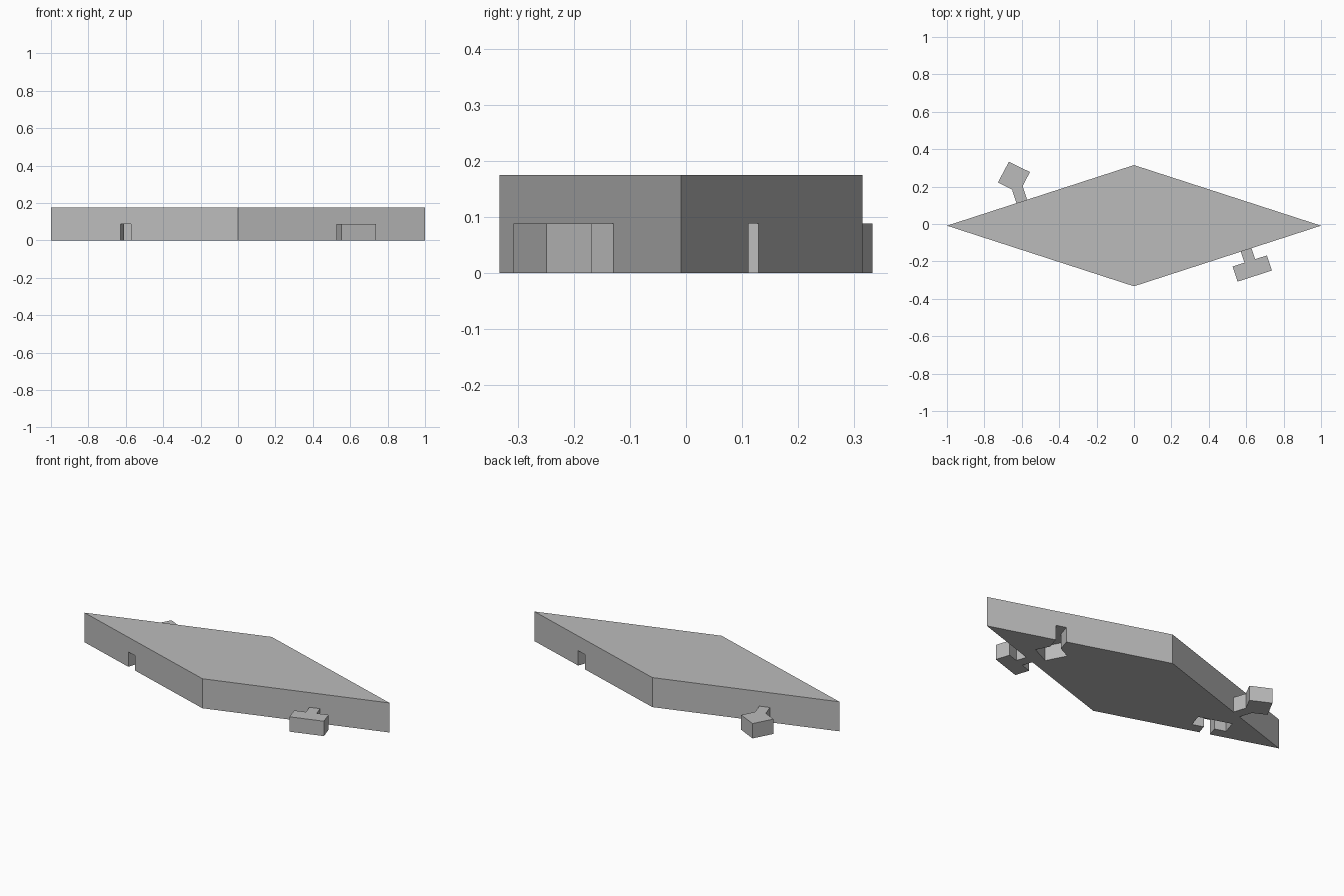
import bpy
import bmesh
from mathutils import Vector

if "Cube" in bpy.data.objects:
    bpy.data.objects.remove(bpy.data.objects["Cube"])

HALF_Y, MID_Y = 0.324, -0.009
THICK, KEY_HEIGHT = 0.175, 0.088

grey = bpy.data.materials.new("plain grey")
grey.use_nodes = True
colour = (0.5, 0.5, 0.5, 1)
grey.diffuse_color = colour
grey.node_tree.nodes["Principled BSDF"].inputs["Base Color"].default_value = colour


def prism(name, outline, z0, z1):
    """Extrude a flat outline straight up from z0 to z1."""
    bm = bmesh.new()
    face = bm.faces.new([bm.verts.new((x, y, z0)) for x, y in outline])
    grown = bmesh.ops.extrude_face_region(bm, geom=[face])
    top = [v for v in grown["geom"] if isinstance(v, bmesh.types.BMVert)]
    bmesh.ops.translate(bm, verts=top, vec=(0, 0, z1 - z0))
    bmesh.ops.recalc_face_normals(bm, faces=bm.faces)
    mesh = bpy.data.meshes.new(name)
    bm.to_mesh(mesh)
    bm.free()
    mesh.materials.append(grey)
    obj = bpy.data.objects.new(name, mesh)
    bpy.context.collection.objects.link(obj)
    return obj


def key_outline(half, sx, sy, direction, root):
    """Mirror a half profile and place it on the edge in quadrant (sx, sy).

    direction is 1 for a tab pointing out, -1 for a slot pointing in."""
    points = [(0.03, root)] + half
    points += [(-u, v) for u, v in reversed(points) if u > 0]
    normal = Vector((sx * HALF_Y, sy)).normalized()
    along = Vector((-normal.y, normal.x))
    base = Vector((sx * 0.6, MID_Y + sy * HALF_Y * 0.4))
    return [base + along * u + normal * v * direction for u, v in points]


# Half profiles: distance along the edge, distance from the edge
arrow_half = [(0.03, 0.077), (0.09, 0.136), (0, 0.223)]
bar_half = [(0.03, 0.062), (0.0965, 0.062), (0.0965, 0.147)]

# Diamond slab
slab = prism("diamond_tile", [(-1, MID_Y), (0, MID_Y - HALF_Y),
                              (1, MID_Y), (0, MID_Y + HALF_Y)], 0, THICK)

# Interlocking tabs
prism("arrow_tab", key_outline(arrow_half, -1, 1, 1, 0), 0, KEY_HEIGHT)
prism("bar_tab", key_outline(bar_half, 1, -1, 1, 0), 0, KEY_HEIGHT)

# Matching slots cut up from the underside
for name, half, sx, sy in (("arrow_slot_cutter", arrow_half, 1, 1),
                           ("bar_slot_cutter", bar_half, -1, -1)):
    cutter = prism(name, key_outline(half, sx, sy, -1, -0.05), -0.05, KEY_HEIGHT)
    cutter.hide_render = True
    cutter.hide_viewport = True
    cut = slab.modifiers.new(name, 'BOOLEAN')
    cut.operation = 'DIFFERENCE'
    cut.solver = 'EXACT'
    cut.object = cutter
